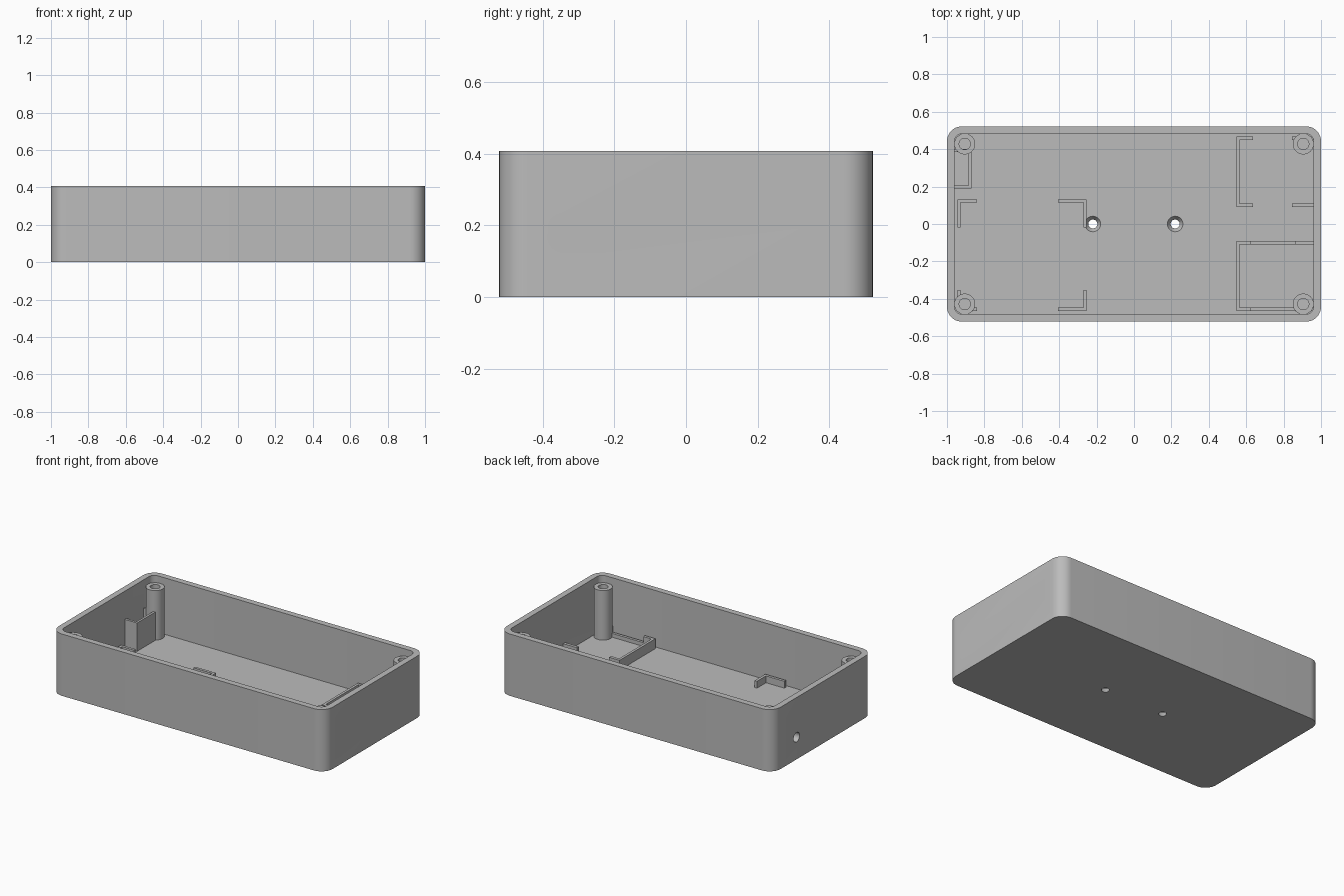
import bpy, bmesh, math
from mathutils import Matrix

if "Cube" in bpy.data.objects:
    bpy.data.objects.remove(bpy.data.objects["Cube"], do_unlink=True)

grey = bpy.data.materials.new("plain_grey")
grey.use_nodes = True
grey.diffuse_color = (0.5, 0.5, 0.5, 1)
grey.node_tree.nodes["Principled BSDF"].inputs["Base Color"].default_value = (0.5, 0.5, 0.5, 1)

HX, HY, HEIGHT, WALL, FLOOR = 1.0, 0.522, 0.408, 0.04, 0.035


def finish(name, bm):
    bmesh.ops.recalc_face_normals(bm, faces=bm.faces)
    mesh = bpy.data.meshes.new(name)
    bm.to_mesh(mesh)
    bm.free()
    mesh.materials.append(grey)
    ob = bpy.data.objects.new(name, mesh)
    bpy.context.collection.objects.link(ob)
    return ob


def smooth(ob):
    bpy.ops.object.select_all(action='DESELECT')
    ob.select_set(True)
    bpy.context.view_layer.objects.active = ob
    bpy.ops.object.shade_smooth_by_angle(angle=math.radians(30))


def rounded_prism(name, hx, hy, r, z0, z1, steps=10, matrix=None):
    """Rounded rectangle extruded from z0 to z1, optionally reoriented."""
    bm = bmesh.new()
    pts = []
    for q, (sx, sy) in enumerate(((1, 1), (-1, 1), (-1, -1), (1, -1))):
        for i in range(steps + 1):
            a = math.pi / 2 * (q + i / steps)
            pts.append((sx * (hx - r) + r * math.cos(a), sy * (hy - r) + r * math.sin(a), z0))
    face = bm.faces.new([bm.verts.new(p) for p in pts])
    top = bmesh.ops.extrude_face_region(bm, geom=[face])["geom"]
    bmesh.ops.translate(bm, vec=(0, 0, z1 - z0), verts=[v for v in top if isinstance(v, bmesh.types.BMVert)])
    bmesh.ops.remove_doubles(bm, verts=bm.verts, dist=1e-5)
    if matrix:
        bm.transform(matrix)
    return finish(name, bm)


def cone(name, x, y, z0, z1, r0, r1):
    bm = bmesh.new()
    bmesh.ops.create_cone(bm, cap_ends=True, segments=32, radius1=r0, radius2=r1, depth=z1 - z0,
                          matrix=Matrix.Translation((x, y, (z0 + z1) / 2)))
    return finish(name, bm)


def boxes(name, spans):
    """Joined boxes, each given as x0, x1, y0, y1, top."""
    bm = bmesh.new()
    for x0, x1, y0, y1, top in spans:
        z0 = FLOOR - 0.005
        mat = Matrix.Translation(((x0 + x1) / 2, (y0 + y1) / 2, (z0 + top) / 2))
        mat = mat @ Matrix.Diagonal((x1 - x0, y1 - y0, top - z0, 1))
        bmesh.ops.create_cube(bm, size=1, matrix=mat)
    return finish(name, bm)


def cut(ob, cutter):
    mod = ob.modifiers.new("cut", 'BOOLEAN')
    mod.operation, mod.solver, mod.object = 'DIFFERENCE', 'EXACT', cutter
    bpy.context.view_layer.objects.active = ob
    bpy.ops.object.modifier_apply(modifier=mod.name)
    bpy.data.objects.remove(cutter, do_unlink=True)


def side_opening(x, y, z, hy, hz, r):
    """Cutter through an end wall, its profile lying in the YZ plane."""
    turn = Matrix(((0, 0, 1, x), (1, 0, 0, y), (0, 1, 0, z), (0, 0, 0, 1)))
    return rounded_prism("opening_cutter", hy, hz, r, -0.035, 0.035, matrix=turn)


# Case shell: rounded tray with openings
case = rounded_prism("case_shell", HX, HY, 0.08, 0, HEIGHT)
cut(case, rounded_prism("cavity_cutter", HX - WALL, HY - WALL, 0.04, FLOOR, HEIGHT + 0.1))
cut(case, side_opening(0.98, -0.28, 0.178, 0.105, 0.048, 0.0479))
cut(case, side_opening(0.98, 0.277, 0.239, 0.082, 0.037, 0.0005))
cut(case, side_opening(-0.98, 0.275, 0.146, 0.031, 0.031, 0.0309))

# Countersunk mounting holes in the floor
for x in (-0.22, 0.22):
    cut(case, cone("bore_cutter", x, 0, -0.05, 0.1, 0.024, 0.024))
    cut(case, cone("sink_cutter", x, 0, 0.005, FLOOR + 0.005, 0.022, 0.045))
smooth(case)

# Hollow screw posts in the corners
for sx, side in ((-1, "right"), (1, "left")):
    for sy, end in ((-1, "front"), (1, "back")):
        x, y = sx * 0.905, sy * 0.428
        post = cone(f"screw_post_{end}_{side}", x, y, FLOOR - 0.005, 0.362, 0.056, 0.056)
        cut(post, cone("post_cutter", x, y, 0.1, 0.5, 0.03, 0.03))
        smooth(post)

# Four corner brackets for a circuit board
T, LOW = 0.018, 0.08
for x, sx, length, side in ((-0.945, 1, 0.105, "right"), (-0.253, -1, 0.152, "left")):
    for y, sy, leg, end in ((0.132, -1, 0.15, "back"), (-0.465, 1, 0.112, "front")):
        xs = lambda d: sorted((x, x + sx * d))
        ys = lambda d: sorted((y, y + sy * d))
        boxes(f"board_bracket_{end}_{side}", [(*xs(length), *ys(T), LOW), (*xs(T), *ys(leg), LOW)])

# Tall pocket beside the small round hole
boxes("tall_pocket", [(-0.885, -0.87, 0.19, 0.39, 0.222),
                      (-0.965, -0.87, 0.19, 0.206, 0.222),
                      (-0.965, -0.87, 0.385, 0.4, 0.222)])

# Module holders by the left wall: open at the back, low-sided at the front
MID, END = 0.1, 0.965
back, front = [(0.548, 0.565, 0.09, 0.467, MID)], [(0.548, 0.565, -0.465, -0.09, MID)]
for y0, y1 in ((0.09, 0.11), (0.45, 0.467)):
    back += [(0.548, 0.635, y0, y1, MID), (0.845, END, y0, y1, MID)]
for y0, y1 in ((-0.11, -0.09), (-0.465, -0.447)):
    front += [(0.548, 0.625, y0, y1, MID), (0.62, 0.87, y0, y1, 0.06), (0.86, END, y0, y1, MID)]
boxes("module_holder_back", back)
boxes("module_holder_front", front)
